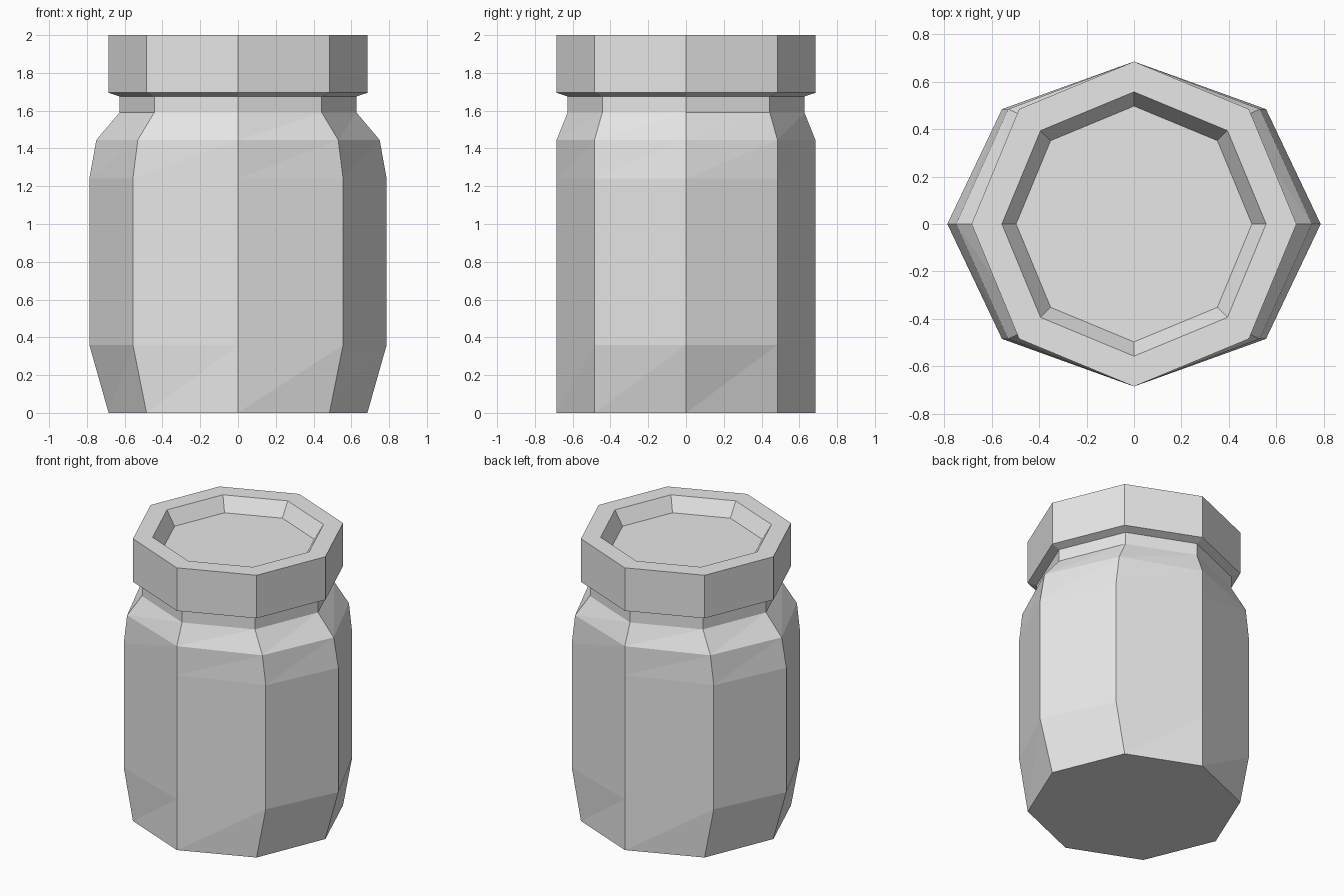
import bpy, bmesh
from math import cos, sin, pi

SIDES = 8

cube = bpy.data.objects.get("Cube")
if cube:
    bpy.data.objects.remove(cube, do_unlink=True)

grey = bpy.data.materials.new("plain_grey")
grey.use_nodes = True
colour = (0.8, 0.8, 0.8, 1)
grey.diffuse_color = colour
grey.node_tree.nodes["Principled BSDF"].inputs["Base Color"].default_value = colour


def loft(name, rings, cap_first=False, cap_last=False):
    """Join octagonal rings (x radius, y radius, height) into a faceted shell."""
    bm = bmesh.new()
    loops = [[bm.verts.new((rx * cos(2 * pi * i / SIDES), ry * sin(2 * pi * i / SIDES), z))
              for i in range(SIDES)] for rx, ry, z in rings]
    for low, high in zip(loops, loops[1:]):
        for i in range(SIDES):
            j = (i + 1) % SIDES
            bm.faces.new((low[i], low[j], high[j]))
            bm.faces.new((low[i], high[j], high[i]))
    if cap_first:
        bm.faces.new(loops[0][::-1])
    if cap_last:
        bm.faces.new(loops[-1])
    mesh = bpy.data.meshes.new(name)
    bm.to_mesh(mesh)
    bm.free()
    mesh.materials.append(grey)
    obj = bpy.data.objects.new(name, mesh)
    bpy.context.collection.objects.link(obj)
    return obj


# Jar body: wider across the front, round at base and neck
loft("jar_body", [
    (0.685, 0.685, 0),
    (0.787, 0.685, 0.36),
    (0.787, 0.685, 1.24),
    (0.75, 0.685, 1.445),
    (0.627, 0.627, 1.59),
    (0.627, 0.627, 1.675),
], cap_first=True)

# Lid: bevelled underside, straight skirt, rim and sunken centre
loft("jar_lid", [(r, r, z) for r, z in (
    (0.627, 1.675),
    (0.685, 1.695),
    (0.685, 2),
    (0.557, 2),
    (0.497, 1.9),
)], cap_last=True)
